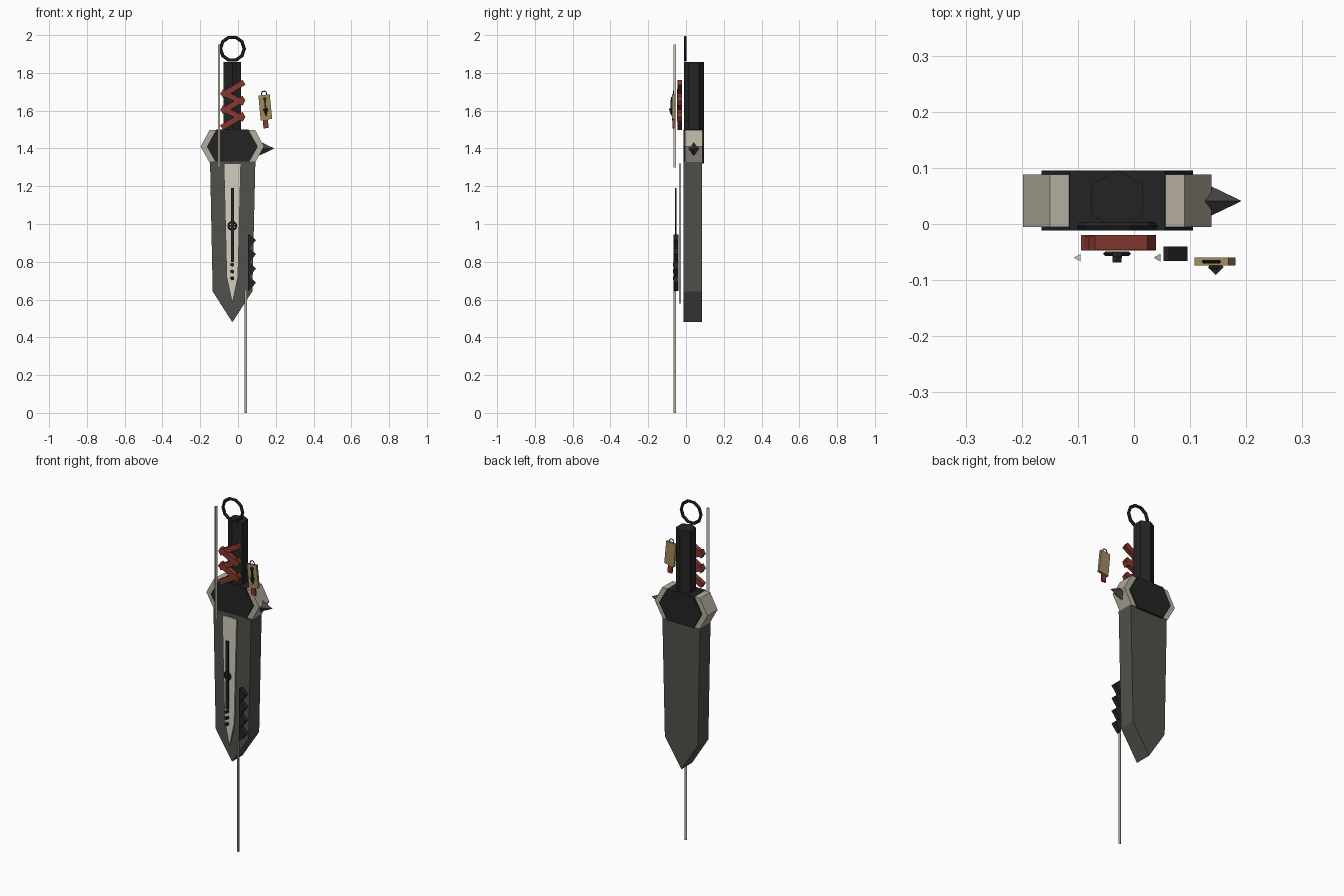
import bpy, bmesh, math
from mathutils import Matrix, Vector

cube = bpy.data.objects.get("Cube")
if cube:
    bpy.data.objects.remove(cube, do_unlink=True)


def material(name, hex_code):
    rgb = [int(hex_code[i:i + 2], 16) / 255 for i in (0, 2, 4)]
    col = [c / 12.92 if c < 0.04 else ((c + 0.055) / 1.055) ** 2.4 for c in rgb] + [1]
    m = bpy.data.materials.new(name)
    m.use_nodes = True
    m.diffuse_color = col
    m.node_tree.nodes["Principled BSDF"].inputs["Base Color"].default_value = col
    return m


BLACK = material("black", "242424")
STEEL = material("dark_steel", "50504B")
BONE = material("bone", "B4AE9E")
PALE = material("pale_inlay", "D2CDBF")
RED = material("red_cloth", "85382E")
TAN = material("tan_tag", "A08C5C")
SPIKE = material("spike_grey", "4A4846")
CX = -0.03  # centre line of the blade and handle


def finish(name, bm, mat):
    bmesh.ops.recalc_face_normals(bm, faces=bm.faces)
    me = bpy.data.meshes.new(name)
    bm.to_mesh(me)
    bm.free()
    me.materials.append(mat)
    ob = bpy.data.objects.new(name, me)
    bpy.context.collection.objects.link(ob)
    return ob


def prism(name, points, y0, y1, mat):
    """Extrude an x-z outline from y0 to y1."""
    bm = bmesh.new()
    face = bm.faces.new([bm.verts.new((x, y0, z)) for x, z in points])
    out = bmesh.ops.extrude_face_region(bm, geom=[face])
    verts = [v for v in out["geom"] if isinstance(v, bmesh.types.BMVert)]
    bmesh.ops.translate(bm, verts=verts, vec=(0, y1 - y0, 0))
    return finish(name, bm, mat)


def bar(name, a, b, width, y0, y1, mat):
    """Flat strip between two x-z points."""
    a, b = Vector(a), Vector(b)
    d = (b - a).normalized()
    n = Vector((-d.y, d.x)) * width / 2
    return prism(name, [a + n, b + n, b - n, a - n], y0, y1, mat)


def cone(name, start, end, r1, r2, sides, mat, turn=0):
    start, end = Vector(start), Vector(end)
    axis = end - start
    rot = axis.to_track_quat("Z", "Y").to_matrix().to_4x4()
    bm = bmesh.new()
    bmesh.ops.create_cone(bm, cap_ends=True, segments=sides, radius1=r1, radius2=r2,
                          depth=axis.length,
                          matrix=Matrix.Translation((start + end) / 2) @ rot @ Matrix.Rotation(turn, 4, "Z"))
    return finish(name, bm, mat)


def ring(name, centre, radius, minor, mat, sides=10, minor_sides=6):
    bpy.ops.mesh.primitive_torus_add(location=centre, rotation=(math.pi / 2, 0, 0),
                                     major_segments=sides, minor_segments=minor_sides,
                                     major_radius=radius, minor_radius=minor)
    ob = bpy.context.object
    ob.name = name
    ob.data.materials.append(mat)
    return ob


# Blade with pointed tip
prism("blade", [(-0.148, 1.33), (-0.134, 0.643), (CX, 0.48), (0.076, 0.643), (0.092, 1.33)],
      -0.012, 0.084, STEEL)

# Pale inlay floating in front of the blade
prism("blade_inlay", [(-0.075, 1.32), (-0.06, 0.72), (CX, 0.58), (0.0, 0.72), (0.015, 1.32)],
      -0.036, -0.026, PALE)

# Inlay markings: line, crossed ring and dots
bar("inlay_line", (CX, 1.19), (CX, 0.8), 0.016, -0.058, -0.05, BLACK)
ring("inlay_ring", (CX, -0.053, 0.99), 0.021, 0.004, BLACK, 12, 4)
bar("inlay_cross", (CX - 0.02, 0.99), (CX + 0.02, 0.99), 0.008, -0.056, -0.05, BLACK)
for i in range(3):
    z = 0.785 - 0.036 * i
    cone(f"inlay_dot_{i + 1}", (CX, -0.05, z), (CX, -0.069, z), 0.01, 0.009, 6, BLACK)

# Guard: black hexagonal block with a bone chevron at each side
MID, GZ = CX, 1.41


def guard_outline(half, flat, height):
    return [(MID - half, GZ), (MID - flat, GZ + height), (MID + flat, GZ + height),
            (MID + half, GZ), (MID + flat, GZ - height), (MID - flat, GZ - height)]


prism("guard_block", guard_outline(0.135, 0.085, 0.09), -0.012, 0.095, BLACK)
for side, label in ((-1, "right"), (1, "left")):
    outline = [(0.084, 0.088), (0.12, 0.088), (0.168, 0), (0.12, -0.086),
               (0.084, -0.086), (0.125, 0)]
    prism("guard_chevron_" + label, [(MID + side * x, GZ + z) for x, z in outline],
          -0.005, 0.088, BONE)

# Side spike
cone("guard_spike", (0.115, 0.041, 1.4), (0.192, 0.041, 1.4), 0.037, 0, 4, SPIKE)

# Handle and pommel ring
cone("handle", (CX, 0.043, 1.49), (CX, 0.043, 1.857), 0.053, 0.053, 6, BLACK)
ring("pommel_ring", (CX, -0.004, 1.928), 0.063, 0.009, BLACK)

# Red zigzag wrap in front of the handle
for i in range(3):
    z = 1.535 + 0.085 * i
    bar(f"wrap_rise_{i + 1}", (-0.087, z - 0.025), (0.032, z + 0.045), 0.03, -0.046, -0.02, RED)
    if i < 2:
        bar(f"wrap_fall_{i + 1}", (-0.087, z + 0.08), (0.032, z + 0.02), 0.03, -0.047, -0.021, RED)

# Slim three-sided needles
for name, x, z0, z1, mat in (("upper_needle", -0.099, 1.3, 1.95, PALE),
                             ("lower_needle", 0.043, 0, 0.65, BONE)):
    cone(name, (x, -0.06, z0), (x, -0.06, z1), 0.008, 0.008, 3, mat, math.pi / 2)
    ob = bpy.data.objects[name]
    # Aim one edge toward -x
    centre = Matrix.Translation((x, -0.06, 0))
    first = min(ob.data.vertices, key=lambda v: v.co.y)
    angle = math.atan2(first.co.y + 0.06, first.co.x - x)
    ob.data.transform(centre @ Matrix.Rotation(math.pi - angle, 4, "Z") @ centre.inverted())

# Saw teeth
teeth = [(0.053, 0.645), (0.053, 0.945)]
for i in range(4):
    z = 0.945 - 0.075 * i
    teeth += [(0.062, z), (0.095, z - 0.03), (0.065, z - 0.068)]
prism("saw_teeth", teeth, -0.066, -0.04, BLACK)

# Hanging tag with loop, tail and arrow mark
prism("tag", [(0.108, 1.68), (0.168, 1.687), (0.181, 1.557), (0.12, 1.547)], -0.074, -0.06, TAN)
ring("tag_loop", (0.138, -0.067, 1.69), 0.014, 0.003, BLACK, 8, 4)
bar("tag_tail", (0.145, 1.56), (0.148, 1.507), 0.027, -0.071, -0.062, RED)
bar("tag_mark_line", (0.142, 1.66), (0.147, 1.6), 0.009, -0.081, -0.073, BLACK)
cone("tag_mark_head", (0.146, -0.077, 1.61), (0.149, -0.077, 1.57), 0.014, 0, 4, BLACK)
cone("tag_mark_top", (0.142, -0.073, 1.662), (0.142, -0.08, 1.662), 0.01, 0.01, 6, BLACK)
